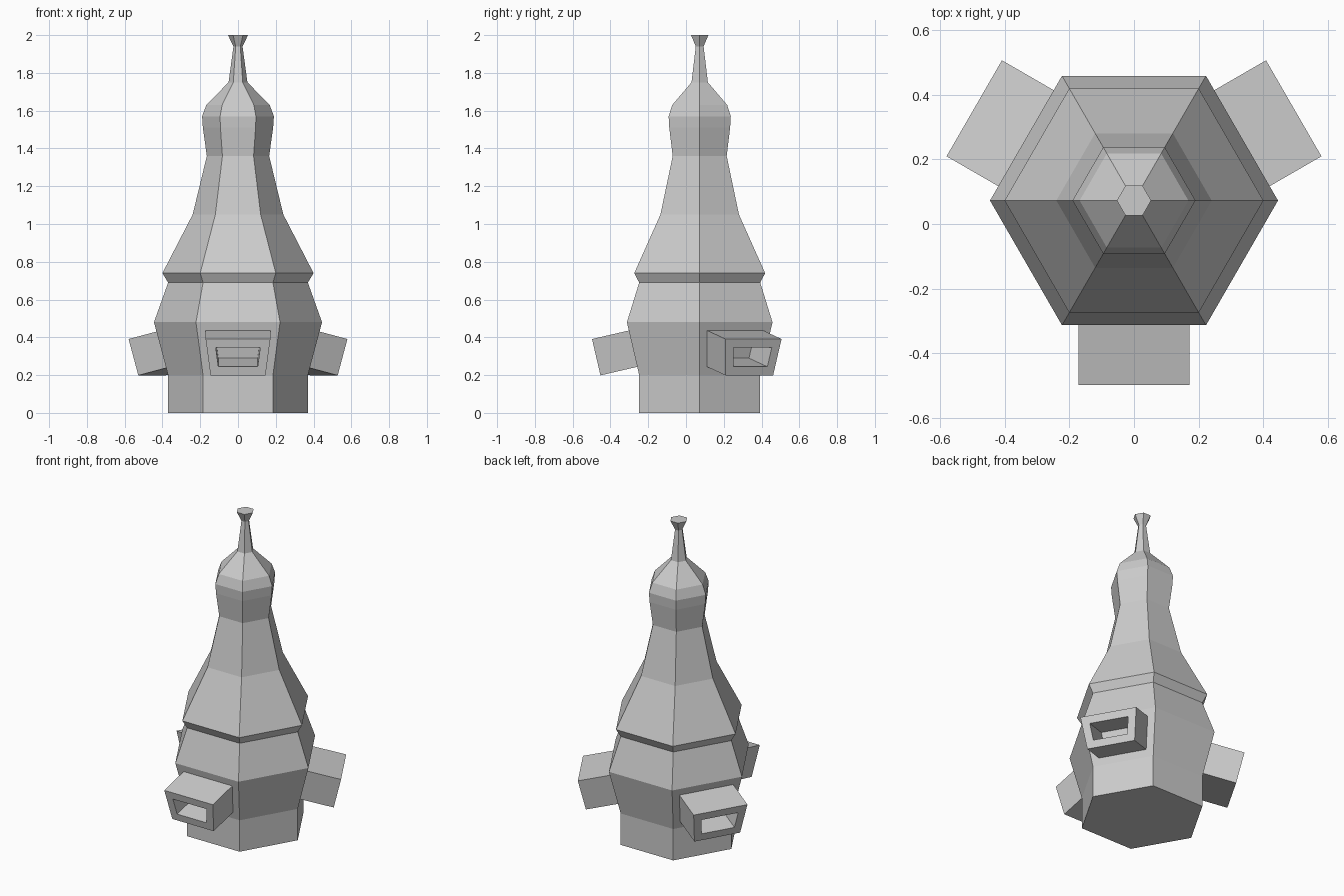
import bpy, bmesh, math

if "Cube" in bpy.data.objects:
    bpy.data.objects.remove(bpy.data.objects["Cube"])

SIDES = 6
CENTRE_Y = 0.0725

# Outline of the hexagonal tower: (corner radius, height)
PROFILE = [
    (0.37, 0.0), (0.37, 0.20), (0.445, 0.48),       # base and flared lower body
    (0.37, 0.69), (0.40, 0.74),                     # collar
    (0.24, 1.05), (0.165, 1.36),                    # tapering roof
    (0.186, 1.51), (0.19, 1.57), (0.168, 1.63),     # bulb
    (0.05, 1.75), (0.024, 1.94), (0.053, 2.0),      # spire and flared tip
]
WINDOW_BAND = 1   # band of the profile that carries the window boxes

bm = bmesh.new()

# Rings of the tower
rings = []
for r, z in PROFILE:
    rings.append([bm.verts.new((r * math.cos(i * math.tau / SIDES),
                                CENTRE_Y + r * math.sin(i * math.tau / SIDES), z))
                  for i in range(SIDES)])

# Side walls, remembering every second wall of the window band
window_walls = []
for band, (low, high) in enumerate(zip(rings, rings[1:])):
    for i in range(SIDES):
        j = (i + 1) % SIDES
        face = bm.faces.new((low[i], low[j], high[j], high[i]))
        if band == WINDOW_BAND and i % 2 == 0:
            window_walls.append(face)

# Caps
bm.faces.new(rings[0][::-1])
bm.faces.new(rings[-1])
bm.normal_update()


def inset(thickness, depth):
    bmesh.ops.inset_individual(bm, faces=window_walls, thickness=thickness,
                               depth=depth, use_even_offset=True)
    bm.normal_update()


# Window boxes: outline, push out, rim, hollow recess
inset(0.045, 0.0)
inset(0.0, 0.2)
inset(0.047, 0.0)
inset(0.0, -0.2)

mesh = bpy.data.meshes.new("tower")
bm.to_mesh(mesh)
bm.free()
tower = bpy.data.objects.new("tower", mesh)
bpy.context.collection.objects.link(tower)
